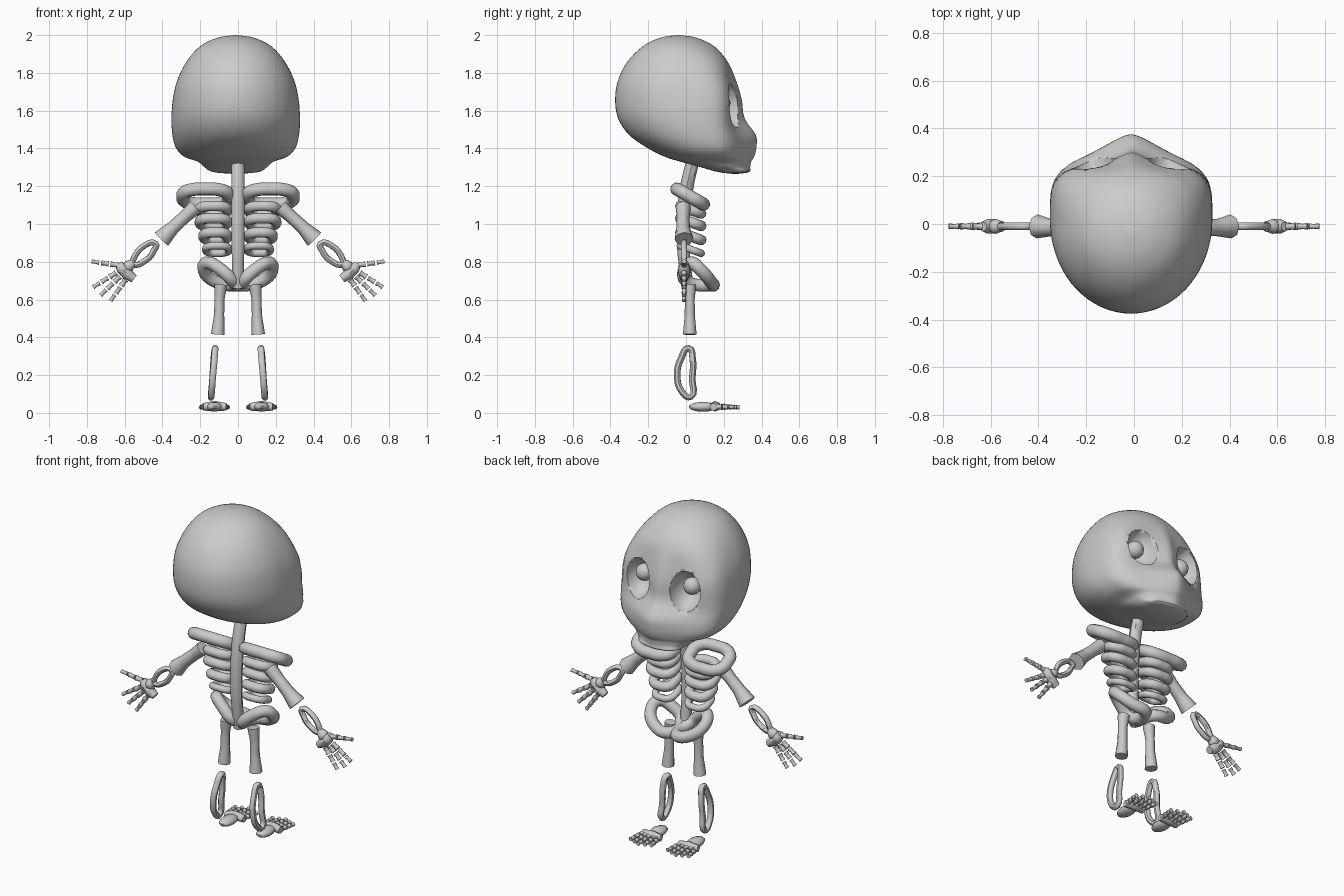
import bpy
import bmesh
from math import sin, cos, pi, exp, radians
from mathutils import Vector

cube = bpy.data.objects.get("Cube")
if cube:
    bpy.data.objects.remove(cube)

bone = bpy.data.materials.new("bone_grey")
bone.use_nodes = True
bone.diffuse_color = (0.6, 0.6, 0.6, 1)
bone.node_tree.nodes["Principled BSDF"].inputs["Base Color"].default_value = (0.6, 0.6, 0.6, 1)


def add_object(name, mesh, angle=45):
    mesh.materials.clear()
    mesh.materials.append(bone)
    mesh.shade_smooth()
    mesh.set_sharp_from_angle(angle=radians(angle))
    mesh.name = name
    obj = bpy.data.objects.new(name, mesh)
    bpy.context.collection.objects.link(obj)
    return obj


def tubes(name, paths, side=1, closed=False, sides=8, steps=4):
    """Smooth tubes along paths of (x, y, z, radius); side=-1 mirrors them."""
    curve = bpy.data.curves.new(name, "CURVE")
    curve.dimensions = "3D"
    curve.bevel_depth = 1
    curve.bevel_resolution = (sides - 4) // 2
    curve.resolution_u = steps
    curve.use_fill_caps = True
    for path in paths:
        spline = curve.splines.new("BEZIER")
        spline.bezier_points.add(len(path) - 1)
        spline.use_cyclic_u = closed
        for point, (x, y, z, r) in zip(spline.bezier_points, path):
            point.co = (side * x, y, z)
            point.radius = r
            point.handle_left_type = point.handle_right_type = "AUTO"
    helper = bpy.data.objects.new(name + "_path", curve)
    bpy.context.collection.objects.link(helper)
    graph = bpy.context.evaluated_depsgraph_get()
    mesh = bpy.data.meshes.new_from_object(helper.evaluated_get(graph))
    bpy.data.objects.remove(helper)
    return add_object(name, mesh)


def ellipsoid(name, center, radii, segments=16):
    bm = bmesh.new()
    bmesh.ops.create_uvsphere(bm, u_segments=segments, v_segments=segments // 2 + 2, radius=1)
    for v in bm.verts:
        v.co = Vector(center) + Vector(a * b for a, b in zip(v.co, radii))
    mesh = bpy.data.meshes.new(name)
    bm.to_mesh(mesh)
    bm.free()
    return add_object(name, mesh)


def oval(center, half_x, half_y, drop, r, count=12):
    """Rounded closed loop whose +y edge dips by drop."""
    cx, cy, cz = center
    path = []
    for i in range(count):
        a = 2 * pi * i / count
        c, s = cos(a), sin(a)
        k = (c ** 4 + s ** 4) ** -0.18
        path.append((cx + half_x * c * k, cy + half_y * s * k, cz - drop * s * k, r))
    return path


def phalanges(start, end, r, count=3):
    """Separate little bones between two points."""
    a, b = Vector(start), Vector(end)
    parts = []
    for i in range(count):
        p = a.lerp(b, i / count)
        q = a.lerp(b, (i + 0.8) / count)
        k = r * (1 - 0.12 * i)
        parts.append([(*p, k), (*p.lerp(q, 0.5), k * 0.75), (*q, k)])
    return parts


# Skull rows: height, back, widest depth, front, half width, muzzle bulge, bulge width
ROWS = [
    (2.0, -.05, -.04, -.03, .01, 0, .1),
    (1.985, -.14, -.04, .06, .10, 0, .1),
    (1.94, -.23, -.04, .15, .19, 0, .1),
    (1.86, -.31, -.03, .21, .26, .01, .1),
    (1.76, -.36, -.02, .235, .31, .03, .08),
    (1.66, -.375, 0, .25, .333, .045, .08),
    (1.56, -.36, .02, .25, .34, .06, .09),
    (1.47, -.30, .06, .25, .335, .12, .16),
    (1.4, -.20, .1, .25, .315, .122, .18),
    (1.355, -.11, .12, .245, .27, .115, .18),
    (1.33, -.03, .14, .245, .2, .1, .18),
    (1.3, .08, .19, .26, .165, .08, .16),
    (1.275, .17, .24, .3, .12, .035, .14),
    (1.265, .25, .26, .27, .01, 0, .1),
]


def blend(t):
    """Catmull-Rom blend of the skull rows."""
    i = min(int(t), len(ROWS) - 2)
    f = t - i
    picks = [ROWS[min(max(i + k, 0), len(ROWS) - 1)] for k in (-1, 0, 1, 2)]
    return [b + f * ((c - a) + f * ((2 * a - 5 * b + 4 * c - d) + f * (3 * (b - c) + d - a))
                     * 1) / 2 for a, b, c, d in zip(*picks)]


bm = bmesh.new()
rings = []
SEGMENTS, STEPS = 72, 4
for j in range((len(ROWS) - 1) * STEPS + 1):
    z, back, mid, front, width, bulge, spread = blend(j / STEPS)
    power = 2 + 2 * min(max((1.95 - z) / 0.25, 0), 1)
    ring = []
    for i in range(SEGMENTS):
        a = 2 * pi * i / SEGMENTS
        c, s = cos(a), sin(a)
        n, depth = (power, front - mid) if s > 0 else (2, mid - back)
        k = (abs(c / width) ** n + abs(s / depth) ** n) ** (-1 / n)
        x, y = k * c, mid + k * s
        if s > 0:
            y += bulge * exp(-abs(x / spread) ** 1.6) * min(1, s * 2)
        ring.append(bm.verts.new((x - 0.012, y, z)))
    rings.append(ring)
for low, high in zip(rings, rings[1:]):
    for i in range(SEGMENTS):
        k = (i + 1) % SEGMENTS
        bm.faces.new((low[i], low[k], high[k], high[i]))
bm.faces.new(rings[0])
bm.faces.new(rings[-1])
bmesh.ops.recalc_face_normals(bm, faces=bm.faces)
skull_mesh = bpy.data.meshes.new("skull")
bm.to_mesh(skull_mesh)
bm.free()
skull = add_object("skull", skull_mesh, 40)

# Eye sockets cut into the face, with a small ball in each
for name, s in (("left", 1), ("right", -1)):
    x = 0.16 * s - 0.012
    cutter = ellipsoid(name + "_socket_cutter", (x, 0.27, 1.63), (.092, .13, .12), 20)
    cutter.hide_render = True
    cutter.hide_viewport = True
    cut = skull.modifiers.new(name + "_socket", "BOOLEAN")
    cut.operation = "DIFFERENCE"
    cut.solver = "EXACT"
    cut.object = cutter
    ellipsoid(name + "_eye", (x, 0.185, 1.64), (.05, .05, .05))

# Spine
tubes("spine", [[(0, .045, 1.37, .034), (0, 0, 1.17, .036), (0, -.015, .9, .034), (0, .01, .66, .03)]])

for name, s in (("left", 1), ("right", -1)):
    # Torso loops
    tubes(name + "_collar", [oval((.172, .022, 1.145), .12, .07, .04, .035)], s, True, 10)
    ribs = [oval((.03 + w / 2, .025, z), w / 2 - r, .055, .02, r)
            for z, w, r in ((1.075, .2, .028), (1.01, .2, .028), (.935, .18, .028), (.865, .16, .02))]
    tubes(name + "_ribs", ribs, s, True, 10)
    r = .034
    tubes(name + "_pelvis", [[(.03, 0, .7, r), (.1, -.005, .765, r), (.165, .03, .795, r),
                              (.18, .08, .755, r), (.12, .13, .695, r), (.03, .135, .675, r)]], s, True, 10)

    # Arm
    tubes(name + "_upper_arm", [[(.225, -.015, 1.09, .04), (.285, -.015, 1.035, .034),
                                 (.345, -.015, .98, .036), (.405, -.01, .92, .05)]], s)
    r = .016
    tubes(name + "_forearm", [[(.435, -.01, .895, r), (.51, -.01, .875, r), (.555, -.01, .81, r),
                               (.56, -.01, .79, r), (.485, -.01, .81, r), (.445, -.01, .86, r)]], s, True)

    # Hand
    tubes(name + "_palm", [[(.55, -.01, .71, .022), (.585, -.01, .735, .03),
                            (.615, -.01, .765, .03), (.632, -.01, .79, .02)],
                           [(.555, -.01, .795, .022), (.58, -.01, .775, .032), (.6, -.01, .75, .02)]], s)
    fingers = []
    for a, b in (((.635, .782), (.785, .803)), ((.645, .742), (.775, .66)),
                 ((.625, .722), (.735, .615)), ((.595, .705), (.68, .585))):
        fingers += phalanges((a[0], -.01, a[1]), (b[0], -.01, b[1]), .016)
    tubes(name + "_fingers", fingers, s)

    # Leg
    tubes(name + "_thigh", [[(.09, .02, .68, .034), (.098, .02, .6, .026),
                             (.1, .02, .52, .027), (.107, .02, .415, .036)]], s)
    r = .018
    tubes(name + "_shin", [[(.122, .015, .342, r), (.128, .035, .29, r), (.135, .033, .18, r),
                            (.143, .025, .085, r), (.14, -.02, .11, r), (.133, -.047, .2, r),
                            (.125, -.025, .29, r)]], s, True)

    # Foot
    ellipsoid(name + "_heel", (.125 * s, .09, .032), (.042, .075, .026), 10)
    tubes(name + "_foot_bar", [[(.062, .15, .032, .02), (.125, .155, .035, .028), (.185, .145, .032, .02)]], s)
    toes = []
    for i in range(5):
        f = i - 2
        toes += phalanges((.125 + .027 * f, .175 - abs(f) * .006, .033),
                          (.125 + .036 * f, .29 - abs(f) * .014, .03), .0165)
    tubes(name + "_toes", toes, s)
